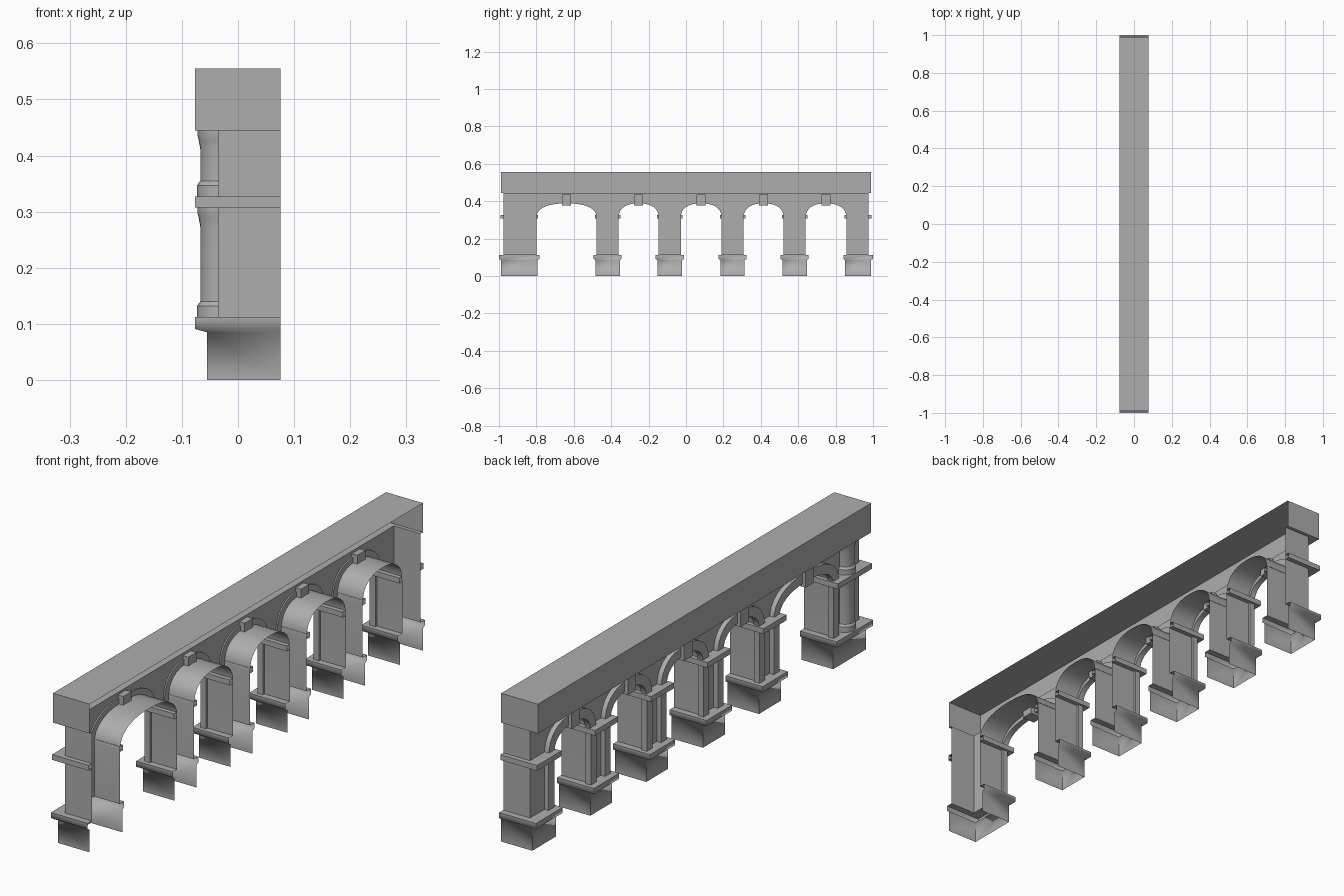
import bpy, bmesh, math

if "Cube" in bpy.data.objects:
    bpy.data.objects.remove(bpy.data.objects["Cube"])

BACK, WALL = 0.076, -0.035          # open back edge, facade plane
Z_PED, Z_SPRING, Z_BEAM, TOP = 0.112, 0.31, 0.445, 0.555
END = 0.975
GAP = 0.009                         # arch bands stand slightly inside the soffits
OPENINGS = [(-0.80, -0.478), (-0.36, -0.146), (-0.028, 0.19),
            (0.308, 0.522), (0.64, 0.857)]

stone = bpy.data.materials.new("dark_stone")
stone.diffuse_color = (0.42, 0.42, 0.42, 1)
stone.use_nodes = True
stone.node_tree.nodes["Principled BSDF"].inputs["Base Color"].default_value = stone.diffuse_color


def finish(name, bm, smooth=0):
    bmesh.ops.remove_doubles(bm, verts=bm.verts, dist=1e-5)
    bmesh.ops.recalc_face_normals(bm, faces=bm.faces)
    me = bpy.data.meshes.new(name)
    bm.to_mesh(me)
    bm.free()
    me.materials.append(stone)
    ob = bpy.data.objects.new(name, me)
    bpy.context.collection.objects.link(ob)
    if smooth:
        bpy.ops.object.select_all(action='DESELECT')
        ob.select_set(True)
        bpy.context.view_layer.objects.active = ob
        bpy.ops.object.shade_smooth_by_angle(angle=math.radians(smooth))
    return ob


def box(name, x0, x1, y0, y1, z0, z1):
    bm = bmesh.new()
    bmesh.ops.create_cube(bm, size=1)
    for v in bm.verts:
        v.co = ((x0, x1)[v.co.x > 0], (y0, y1)[v.co.y > 0], (z0, z1)[v.co.z > 0])
    return finish(name, bm)


def skin(bm, rows, closed=False):
    """Join neighbouring rows of points with quads."""
    vs = [[bm.verts.new(p) for p in r] for r in rows]
    pairs = list(zip(vs, vs[1:])) + ([(vs[-1], vs[0])] if closed else [])
    for a, b in pairs:
        for i in range(len(a) - 1):
            bm.faces.new((a[i], a[i + 1], b[i + 1], b[i]))


def wrap(name, y0, y1, levels, cap=False, smooth=0):
    """Three-sided moulding open at the back; levels are (front x, side offset, z)."""
    bm = bmesh.new()
    rows = [[(BACK, y0 - s, z), (x, y0 - s, z), (x, y1 + s, z), (BACK, y1 + s, z)]
            for x, s, z in levels]
    skin(bm, rows)
    if cap:
        bm.faces.new([bm.verts.new(p) for p in rows[-1]])
    return finish(name, bm, smooth)


def arch(y0, y1, grow, top, n=16):
    """Flattened arch outline with straight legs, as (y, z) points."""
    c, h, e = (y0 + y1) / 2, (y1 - y0) / 2 + grow, 2 / 2.4
    pts = [(c - h, Z_PED)]
    for i in range(n + 1):
        a = math.pi * (1 - i / n)
        ca, sa = math.cos(a), max(0, math.sin(a))
        pts.append((c + h * math.copysign(abs(ca) ** e, ca),
                    Z_SPRING + (top - Z_SPRING) * sa ** e))
    return pts + [(c + h, Z_PED)]


# Entablature beam: top, front, ends and a lower ledge, open at the back
wrap("beam", -END, END, [(WALL, 0, Z_BEAM), (-0.077, 0.013, Z_BEAM),
                         (-0.077, 0.013, TOP)], cap=True)

# Facade sheet with arched openings, soffits and end returns
bm = bmesh.new()
for y0, y1 in OPENINGS:
    curve = arch(y0, y1, GAP, 0.404)
    skin(bm, [[(x, y, z) for y, z in curve] for x in (WALL, BACK)])
    skin(bm, [[(WALL, y, z) for y, z in curve[1:-1]],
              [(WALL, y, Z_BEAM) for y, z in curve[1:-1]]])
edges = [-END] + [e for y0, y1 in OPENINGS for e in (y0 - GAP, y1 + GAP)] + [END]
piers = list(zip(edges[::2], edges[1::2]))
for y0, y1 in piers:
    skin(bm, [[(WALL, y, z) for y in (y0, y1)] for z in (Z_PED, Z_SPRING, Z_BEAM)])
for s in (-END, END):
    skin(bm, [[(x, s, z) for z in (Z_PED, Z_SPRING, Z_BEAM)] for x in (WALL, BACK)])
finish("arcade_wall", bm, 35)

# Raised arch bands and keystones
for i, (y0, y1) in enumerate(OPENINGS, 1):
    inner, outer = arch(y0, y1, 0, 0.388), arch(y0, y1, 0.033, 0.424)
    bm = bmesh.new()
    skin(bm, [[(x, y, z) for y, z in c] for c, x in
              ((inner, -0.03), (inner, -0.053), (outer, -0.053), (outer, -0.03))], True)
    finish(f"arch_band_{i}", bm, 35)

    c = (y0 + y1) / 2
    box(f"keystone_{i}", -0.066, -0.012, c - 0.024, c + 0.024, 0.377, 0.436)

# Pedestals and impost mouldings around each pier
for k, (y0, y1) in enumerate(piers, 1):
    wrap(f"pedestal_{k}", y0, y1, [
        (-0.055, 0.015, 0), (-0.055, 0.015, 0.085), (-0.077, 0.025, 0.091),
        (-0.077, 0.025, Z_PED), (WALL, 0, Z_PED)], smooth=80)
    wrap(f"impost_{k}", y0, y1, [
        (WALL, 0, 0.307), (-0.077, 0.018, 0.307),
        (-0.077, 0.018, 0.327), (WALL, 0, 0.327)])

# Half columns, two tiers, on the wide end pier
for name, z0, z1 in (("lower_column", Z_PED, 0.307), ("upper_column", 0.327, Z_BEAM)):
    profile = [(0.038, z0), (0.038, z0 + 0.02), (0.032, z0 + 0.028),
               (0.032, z1 - 0.035), (0.035, z1 - 0.018), (0.037, z1 - 0.01), (0.037, z1)]
    bm = bmesh.new()
    skin(bm, [[(WALL - r * math.sin(math.pi * t / 12), -0.893 + r * math.cos(math.pi * t / 12), z)
               for t in range(13)] for r, z in profile])
    finish(name, bm, 35)
